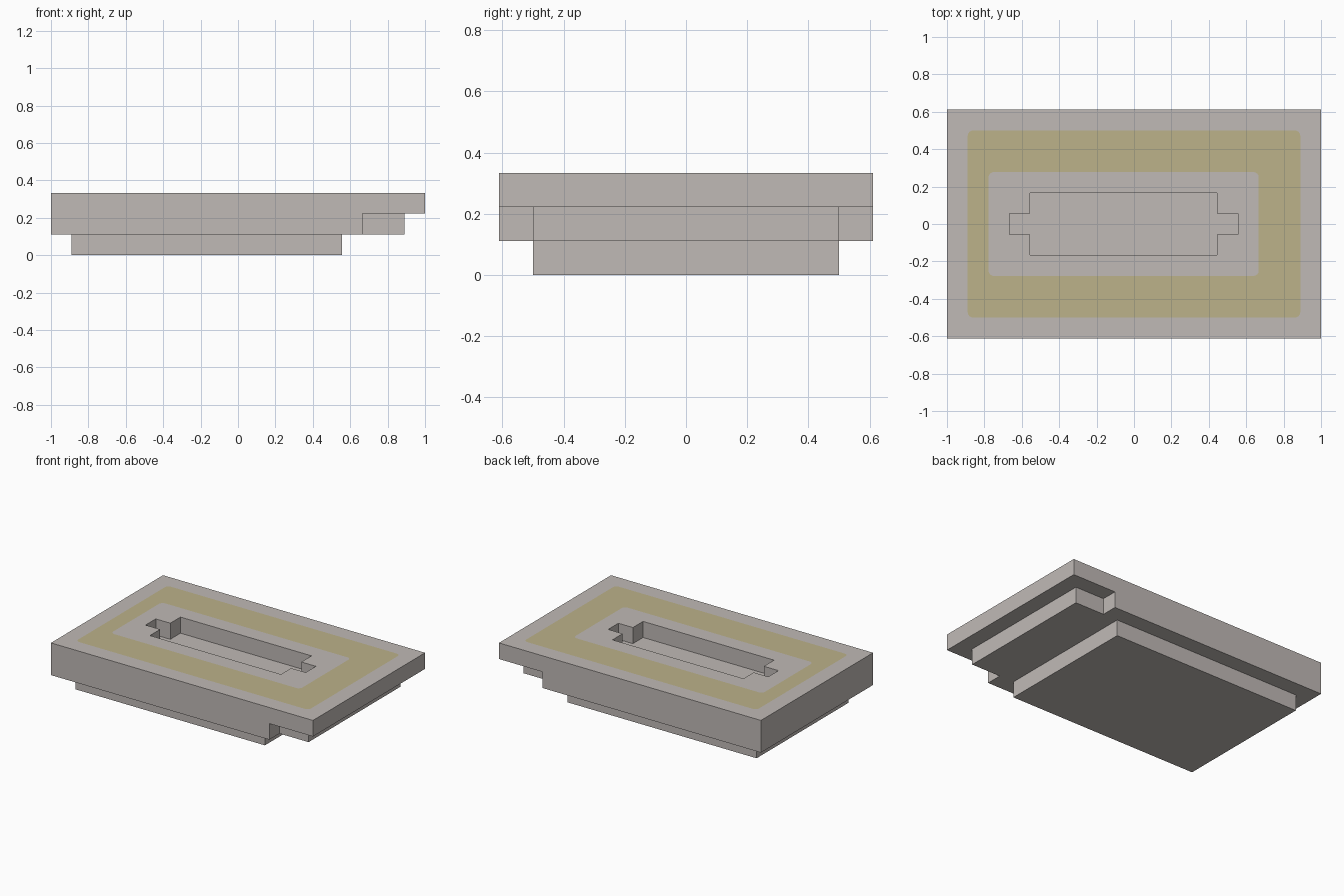
import bpy, bmesh, math

cube = bpy.data.objects.get("Cube")
if cube:
    bpy.data.objects.remove(cube, do_unlink=True)

U = 1 / 9  # module: the block is 18 x 11 x 3 modules


def material(name, color):
    m = bpy.data.materials.new(name)
    m.use_nodes = True
    m.diffuse_color = color
    m.node_tree.nodes["Principled BSDF"].inputs["Base Color"].default_value = color
    return m


STONE = material("warm grey", (0.527, 0.491, 0.468, 1))
YELLOW = material("dull yellow", (0.503, 0.445, 0.254, 1))


def mirrored(half):
    """Close an outline given for y > 0 by mirroring it to y < 0."""
    return half + [(x, -y) for x, y in reversed(half)]


def rect(x0, x1, y):
    return mirrored([(x0, y), (x1, y)])


def rounded(x0, x1, y, r, steps=4):
    pts = []
    corners = ((x1 - r, y - r), (x0 + r, y - r), (x0 + r, r - y), (x1 - r, r - y))
    for i, (cx, cy) in enumerate(corners):
        for s in range(steps + 1):
            a = (i + s / steps) * math.pi / 2
            pts.append((cx + r * math.cos(a), cy + r * math.sin(a)))
    return pts


def add_loop(bm, outline, z):
    verts = [bm.verts.new((x * U, y * U, z * U)) for x, y in outline]
    edges = [bm.edges.new((v, verts[i - 1])) for i, v in enumerate(verts)]
    return verts, edges


def fill(bm, loops, up, mat=0):
    """Fill the area inside the first loop, leaving the other loops open."""
    edges = [e for _, es in loops for e in es]
    res = bmesh.ops.triangle_fill(bm, edges=edges, use_beauty=True)
    for f in res["geom"]:
        if isinstance(f, bmesh.types.BMFace):
            f.material_index = mat
            f.normal_update()
            if f.normal.z * up < 0:
                f.normal_flip()


def walls(bm, low, high):
    lo, hi = low[0], high[0]
    for i in range(len(lo)):
        bm.faces.new((lo[i - 1], lo[i], hi[i], hi[i - 1]))


def finish(bm, name):
    bmesh.ops.recalc_face_normals(bm, faces=bm.faces)
    mesh = bpy.data.meshes.new(name)
    bm.to_mesh(mesh)
    bm.free()
    mesh.materials.append(STONE)
    mesh.materials.append(YELLOW)
    obj = bpy.data.objects.new(name, mesh)
    bpy.context.collection.objects.link(obj)


def prism(name, outline, z0, z1):
    bm = bmesh.new()
    low, high = add_loop(bm, outline, z0), add_loop(bm, outline, z1)
    fill(bm, [low], -1)
    fill(bm, [high], 1)
    walls(bm, low, high)
    finish(bm, name)


# Lower steps; the middle one also closes the recess from below
prism("base_step", rect(-8, 5, 4.5), 0, 1)
prism("middle_step", mirrored([(-9, 5.5), (6, 5.5), (6, 4.5), (8, 4.5)]), 1, 2)

# Top slab with a tabbed recess and a flush yellow band around it
outer = rect(-9, 9, 5.5)
recess = mirrored([(-6, 0.5), (-5, 0.5), (-5, 1.5), (4, 1.5), (4, 0.5), (5, 0.5)])
band = [rounded(-8, 8, 4.5, 0.25), rounded(-7, 6, 2.5, 0.25)]

bm = bmesh.new()
top = [add_loop(bm, o, 3) for o in (outer, *band, recess)]
bottom = [add_loop(bm, o, 2) for o in (outer, recess)]
for i, mat in enumerate((0, 1, 0)):
    fill(bm, top[i:i + 2], 1, mat)
fill(bm, bottom, -1)
walls(bm, bottom[0], top[0])
walls(bm, bottom[1], top[3])
finish(bm, "top_slab")
